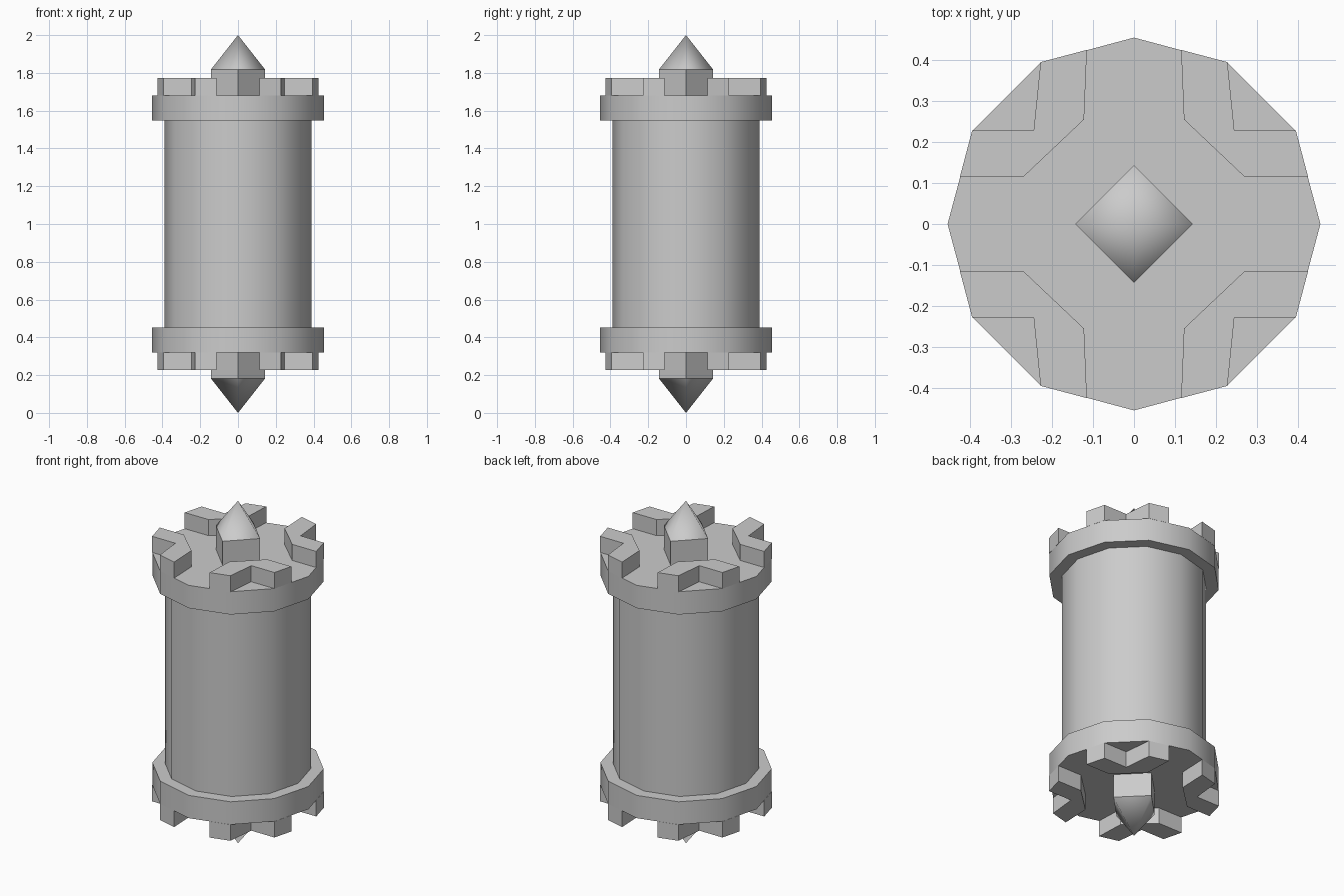
import bpy, bmesh
from math import cos, sin, pi, radians

if "Cube" in bpy.data.objects:
    bpy.data.objects.remove(bpy.data.objects["Cube"])

MID = 1.0  # the model is mirrored top to bottom about this height


def ngon(sides, r):
    return [(r * cos(2 * pi * i / sides), r * sin(2 * pi * i / sides)) for i in range(sides)]


def finish(name, bm, smooth=None):
    bmesh.ops.recalc_face_normals(bm, faces=bm.faces)
    mesh = bpy.data.meshes.new(name)
    bm.to_mesh(mesh)
    bm.free()
    ob = bpy.data.objects.new(name, mesh)
    bpy.context.collection.objects.link(ob)
    if smooth:
        bpy.ops.object.select_all(action='DESELECT')
        ob.select_set(True)
        bpy.context.view_layer.objects.active = ob
        bpy.ops.object.shade_smooth_by_angle(angle=radians(smooth))
    return ob


def prism(name, outline, z0, z1, smooth=None):
    bm = bmesh.new()
    base = bm.faces.new([bm.verts.new((x, y, z0)) for x, y in outline])
    top = bmesh.ops.extrude_face_region(bm, geom=[base], use_keep_orig=True)
    verts = [g for g in top['geom'] if isinstance(g, bmesh.types.BMVert)]
    bmesh.ops.translate(bm, verts=verts, vec=(0, 0, z1 - z0))
    return finish(name, bm, smooth)


# Twelve-sided barrel
prism("barrel", ngon(12, 0.388), MID - 0.547, MID + 0.547, 40)

# V-shaped battlement footprint, notch facing outward
battlement = [(0.115, 0.425), (0.228, 0.395), (0.245, 0.228), (0.395, 0.228),
              (0.425, 0.115), (0.27, 0.115), (0.122, 0.255)]

for end, s in (("top", 1), ("bottom", -1)):
    # Collar ring
    prism(end + "_collar", ngon(12, 0.455), MID + s * 0.547, MID + s * 0.68, 40)

    # Four battlements, one per quadrant
    for i, (sx, sy) in enumerate(((1, 1), (-1, 1), (-1, -1), (1, -1))):
        prism(f"{end}_battlement_{i + 1}", [(x * sx, y * sy) for x, y in battlement],
              MID + s * 0.68, MID + s * 0.774)

    # Square spike base, turned to a diamond
    prism(end + "_spike_base", ngon(4, 0.143), MID + s * 0.68, MID + s * 0.818)

    # Smooth-shaded four-sided spike tip
    bm = bmesh.new()
    ring = [bm.verts.new((x, y, MID + s * 0.818)) for x, y in ngon(4, 0.143)]
    apex = bm.verts.new((0, 0, MID + s))
    for i in range(4):
        bm.faces.new((ring[i], ring[(i + 1) % 4], apex))
    bm.faces.new(ring)
    finish(end + "_spike_tip", bm, 85)
